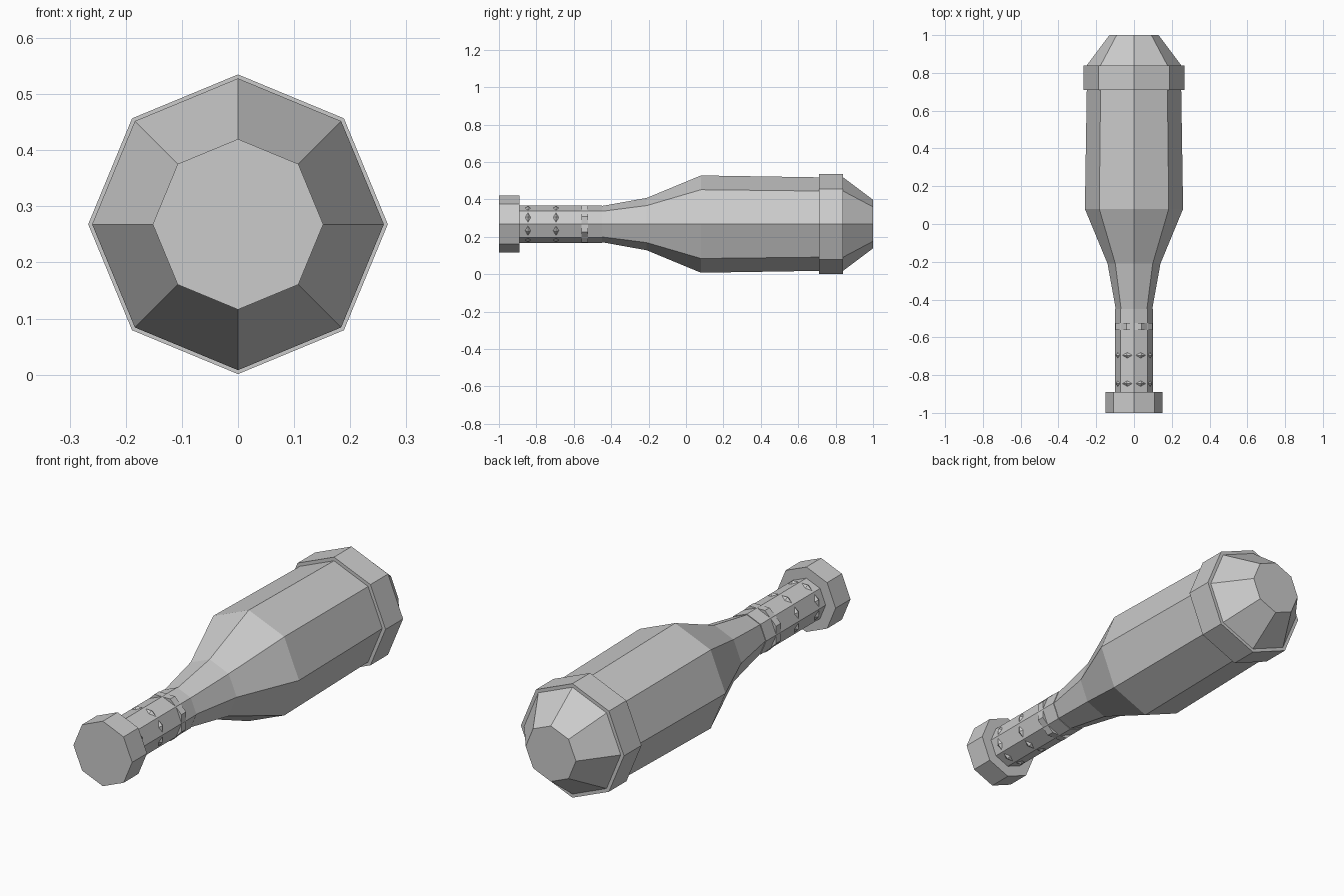
import bpy, bmesh, math

if "Cube" in bpy.data.objects:
    bpy.data.objects.remove(bpy.data.objects["Cube"])

CENTRE_Z = 0.268   # height of the long axis
SIDES = 8


def lathe(name, profile, turn=0.0):
    """Closed octagonal solid along y from (y, radius) rings."""
    bm = bmesh.new()
    rings = []
    for y, r in profile:
        ring = []
        for i in range(SIDES):
            a = 2 * math.pi * i / SIDES + turn
            ring.append(bm.verts.new((r * math.cos(a), y, CENTRE_Z + r * math.sin(a))))
        rings.append(ring)
    for a, b in zip(rings, rings[1:]):
        for i in range(SIDES):
            j = (i + 1) % SIDES
            bm.faces.new((a[i], a[j], b[j], b[i]))
    bm.faces.new(rings[0])
    bm.faces.new(rings[-1])
    bmesh.ops.recalc_face_normals(bm, faces=bm.faces[:])
    mesh = bpy.data.meshes.new(name)
    bm.to_mesh(mesh)
    bm.free()
    obj = bpy.data.objects.new(name, mesh)
    bpy.context.collection.objects.link(obj)
    return obj


HALF_TURN = math.pi / SIDES

# Main body: tapered neck, barrel and blunt nose
lathe("body", [(-0.50, 0.088), (-0.42, 0.102), (-0.21, 0.14), (0.08, 0.26),
               (0.71, 0.25), (0.84, 0.25), (1.0, 0.13)])

# Raised collar around the barrel
lathe("collar", [(0.71, 0.267), (0.84, 0.267)])

# Slim grip and end pommel
lathe("grip", [(-0.90, 0.10), (-0.45, 0.10)])
lathe("pommel", [(-1.0, 0.152), (-0.89, 0.152)])

# Square band at the top of the grip
lathe("grip_band", [(-0.56, 0.107), (-0.525, 0.107)], HALF_TURN)

# Thin ridges poking through the grip facets
for k, y in enumerate((-0.845, -0.695)):
    lathe(f"grip_ridge_{k + 1}",
          [(y - 0.018, 0.09), (y, 0.104), (y + 0.018, 0.09)], HALF_TURN)
